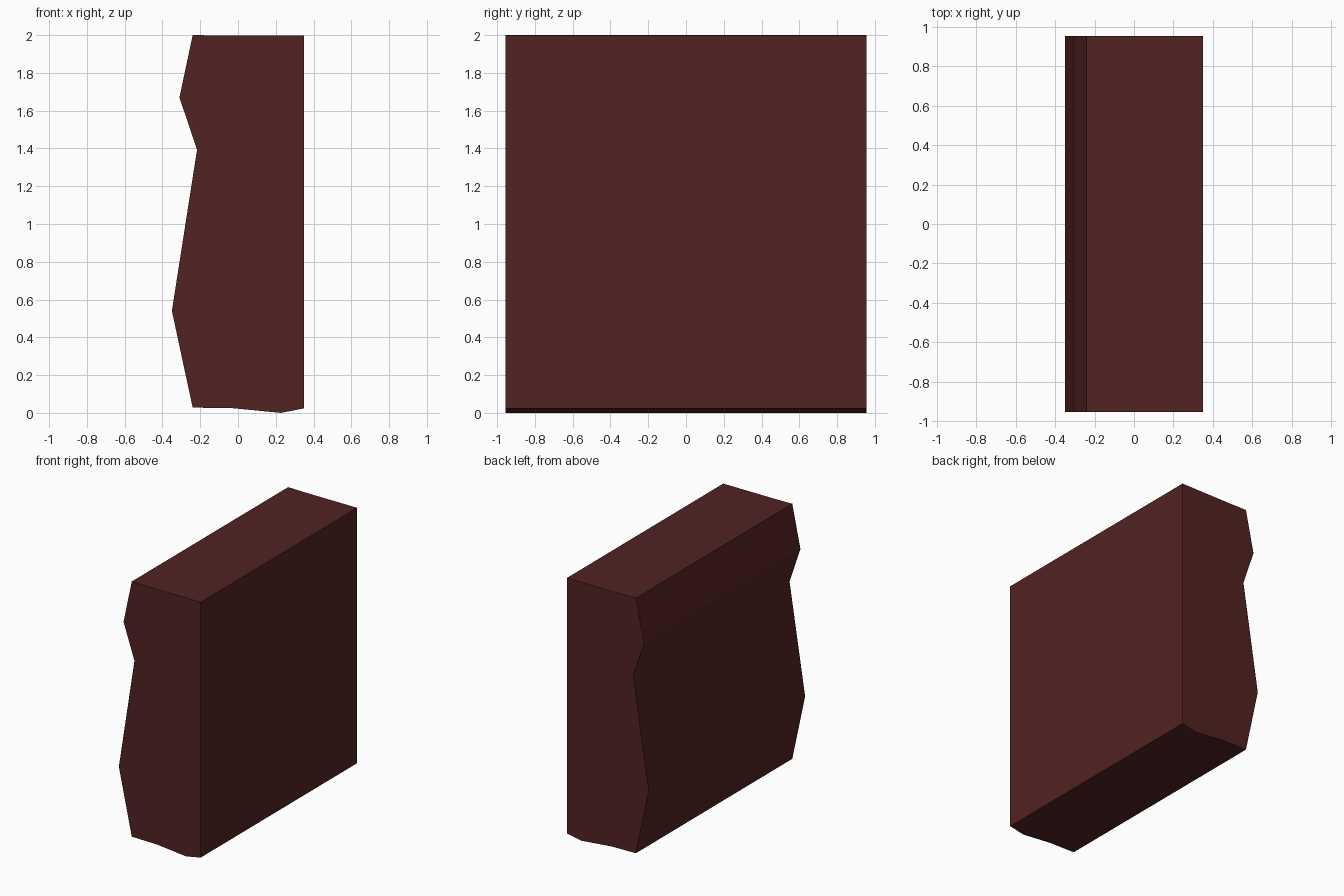
import bpy
import bmesh

if "Cube" in bpy.data.objects:
    bpy.data.objects.remove(bpy.data.objects["Cube"])

# Dark maroon material
mat = bpy.data.materials.new("dark maroon")
mat.diffuse_color = (0.085, 0.016, 0.016, 1.0)
mat.use_nodes = True
mat.node_tree.nodes["Principled BSDF"].inputs["Base Color"].default_value = mat.diffuse_color

# Side profile (x, z), with wavy left face and slightly bowed underside
profile = [(-0.24, 2.0), (-0.31, 1.67), (-0.217, 1.393), (-0.35, 0.54),
           (-0.24, 0.028), (-0.03, 0.025), (0.227, 0.0), (0.35, 0.024),
           (0.35, 1.998), (-0.08, 1.998)]
half_depth = 0.955

# Extrude the profile along y into a solid slab
bm = bmesh.new()
face = bm.faces.new([bm.verts.new((x, -half_depth, z)) for x, z in profile])
ext = bmesh.ops.extrude_face_region(bm, geom=[face])
moved = [g for g in ext["geom"] if isinstance(g, bmesh.types.BMVert)]
bmesh.ops.translate(bm, verts=moved, vec=(0, 2 * half_depth, 0))
bmesh.ops.recalc_face_normals(bm, faces=bm.faces)

mesh = bpy.data.meshes.new("wall_slab")
bm.to_mesh(mesh)
bm.free()
mesh.materials.append(mat)
slab = bpy.data.objects.new("wall_slab", mesh)
bpy.context.collection.objects.link(slab)
